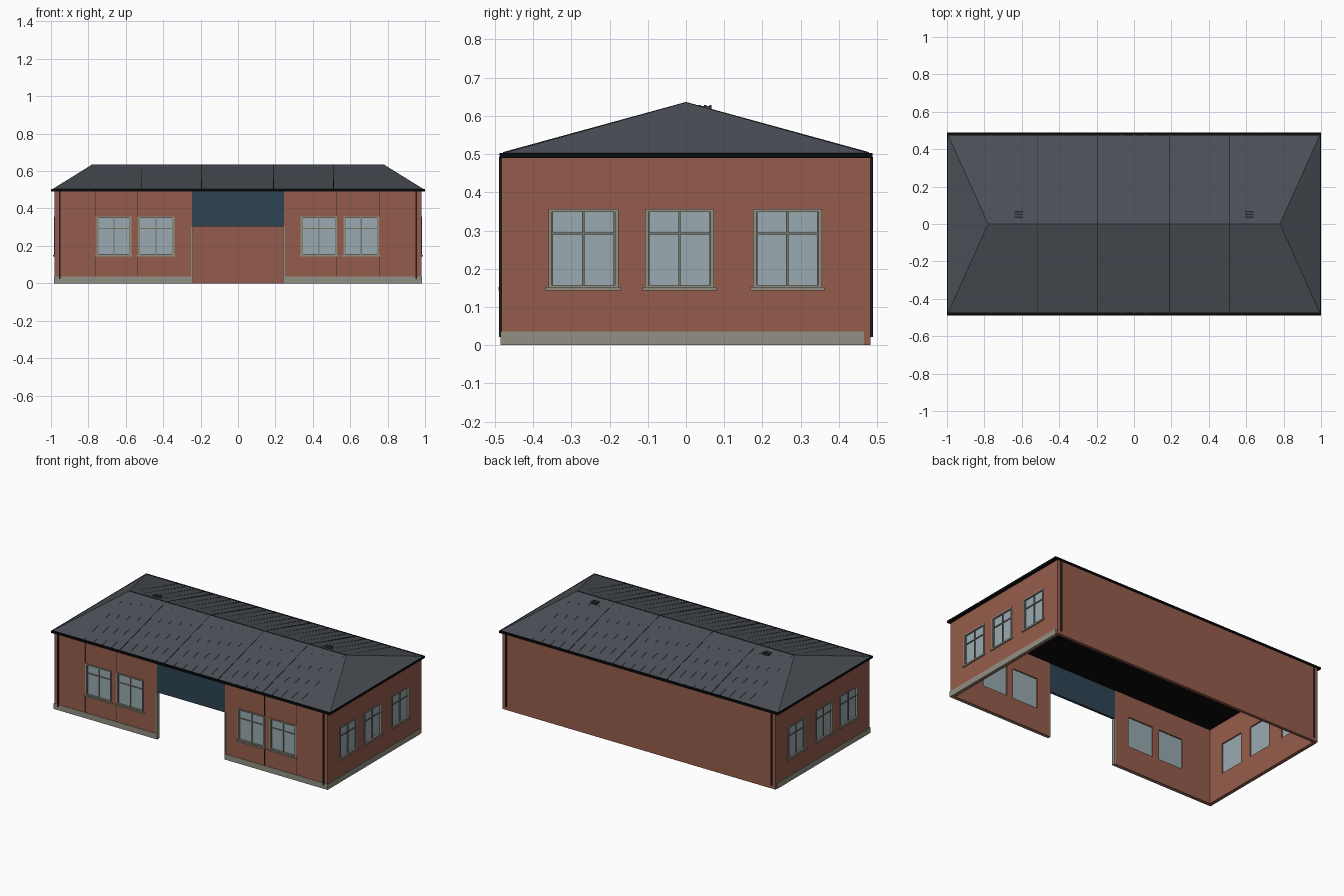
import bpy, bmesh, math
from mathutils import Vector

if "Cube" in bpy.data.objects:
    bpy.data.objects.remove(bpy.data.objects["Cube"])


def mat(name, r, g, b):
    m = bpy.data.materials.new(name)
    m.diffuse_color = (r, g, b, 1)
    m.use_nodes = True
    m.node_tree.nodes["Principled BSDF"].inputs["Base Color"].default_value = m.diffuse_color
    return m


BRICK = mat("brick red", 0.30, 0.108, 0.072)
STONE = mat("stone grey", 0.29, 0.28, 0.23)
ROOF = mat("slate grey", 0.072, 0.081, 0.096)
BLACK = mat("eave black", 0.003, 0.003, 0.004)
DARK = mat("dark metal", 0.022, 0.023, 0.026)
BLUE = mat("panel blue", 0.027, 0.056, 0.085)
GLASS = mat("window glass", 0.32, 0.40, 0.44)
FRAME = mat("frame grey", 0.19, 0.18, 0.14)


def build(name, bm, m):
    bmesh.ops.recalc_face_normals(bm, faces=bm.faces)
    me = bpy.data.meshes.new(name)
    bm.to_mesh(me)
    bm.free()
    me.materials.append(m)
    ob = bpy.data.objects.new(name, me)
    bpy.context.collection.objects.link(ob)
    return ob


def boxes(name, items, m):
    """One object made of boxes given as (x0, x1, y0, y1, z0, z1)."""
    bm = bmesh.new()
    for x0, x1, y0, y1, z0, z1 in items:
        vs = bmesh.ops.create_cube(bm, size=1)["verts"]
        for v in vs:
            v.co = Vector((x1 if v.co.x > 0 else x0,
                           y1 if v.co.y > 0 else y0,
                           z1 if v.co.z > 0 else z0))
    return build(name, bm, m)


def cut(ob, cutter):
    mod = ob.modifiers.new("cut", 'BOOLEAN')
    mod.operation = 'DIFFERENCE'
    mod.solver = 'EXACT'
    mod.object = cutter
    bpy.context.view_layer.objects.active = ob
    bpy.ops.object.modifier_apply(modifier=mod.name)
    bpy.data.objects.remove(cutter)


WX, WY, T = 0.98, 0.482, 0.02      # wall half sizes and thickness
EAVE, RIDGE = 0.503, 0.635
DOOR = 0.245


# window wall mapping: u along the wall, d outward depth from the wall face
def place(side, u0, u1, d0, d1, z0, z1):
    if side == 'front':
        return (u0, u1, -WY - d1, -WY - d0, z0, z1)
    if side == 'right':
        return (WX + d0, WX + d1, u0, u1, z0, z1)
    return (-WX - d1, -WX - d0, u0, u1, z0, z1)


front_w = [(-0.757, -0.57), (-0.535, -0.34), (0.335, 0.53), (0.563, 0.755)]
side_w = [(-0.36, -0.177), (-0.107, 0.073), (0.175, 0.355)]
windows = ([('front', a, b) for a, b in front_w] +
           [(s, a, b) for s in ('right', 'left') for a, b in side_w])
Z0, Z1, TR = 0.15, 0.356, 0.292

# brick walls: hollow shell with window and entrance openings
walls = boxes("brick_walls", [(-WX, WX, -WY, WY, 0, 0.492)], BRICK)
cut(walls, boxes("hollow", [(-WX + T, WX - T, -WY + T, WY - T, -0.1, 0.6)], BRICK))
openings = [place(s, a + 0.006, b - 0.006, -0.04, 0.04, Z0 + 0.004, Z1 - 0.006)
            for s, a, b in windows]
openings.append((-DOOR, DOOR, -0.6, -0.44, -0.05, 0.6))
cut(walls, boxes("openings", openings, BRICK))

# windows: glass, surround, glazing bars, sills
glass, surround, bars, sills = [], [], [], []
for s, a, b in windows:
    c = (a + b) / 2
    glass.append(place(s, a + 0.005, b - 0.005, -0.012, -0.008, Z0, Z1 - 0.005))
    for u0, u1, z0, z1 in ((a, a + 0.009, Z0, Z1), (b - 0.009, b, Z0, Z1),
                           (a + 0.009, b - 0.009, Z1 - 0.008, Z1),
                           (a + 0.009, b - 0.009, Z0, Z0 + 0.007)):
        surround.append(place(s, u0, u1, -0.012, 0.004, z0, z1))
    bars.append(place(s, c - 0.003, c + 0.003, -0.009, -0.002, Z0, Z1 - 0.005))
    bars.append(place(s, a + 0.008, b - 0.008, -0.009, -0.003, TR - 0.003, TR + 0.003))
    for u0, u1 in ((a + 0.008, a + 0.012), (b - 0.012, b - 0.008)):
        bars.append(place(s, u0, u1, -0.009, -0.004, Z0, Z1 - 0.005))
    sills.append(place(s, a - 0.007, b + 0.007, -0.01, 0.008, Z0 - 0.007, Z0 + 0.002))
boxes("window_glass", glass, GLASS)
boxes("window_surrounds", surround, STONE)
boxes("glazing_bars", bars, FRAME)
boxes("window_sills", sills, STONE)

# stone plinth along the front and both sides
plinth = []
for k in (-1, 1):
    x0, x1 = sorted((k * DOOR, k * (WX + 0.003)))
    plinth.append((x0, x1, -WY - 0.003, -WY + 0.01, 0, 0.036))
    x0, x1 = sorted((k * (WX - 0.01), k * (WX + 0.003)))
    plinth.append((x0, x1, -WY + 0.01, 0.465, 0, 0.036))
boxes("plinth", plinth, STONE)

# entrance: blue fascia and stone jambs
boxes("entrance_fascia", [(-DOOR, DOOR, -WY + 0.002, -WY + 0.018, 0.303, 0.492)], BLUE)
boxes("entrance_jambs",
      [(k * 0.246 - 0.005, k * 0.246 + 0.005, -WY - 0.003, -WY + T + 0.001, 0, 0.303)
       for k in (-1, 1)], STONE)

# thin wall joints on the front
boxes("wall_joints",
      [(x - 0.0015, x + 0.0015, -WY - 0.001, -WY + 0.001, z, 0.492)
       for x in (-0.76, -0.535, 0.528, 0.755) for z in (Z1,)] +
      [(x - 0.0015, x + 0.0015, -WY - 0.001, -WY + 0.001, 0.036, Z0 - 0.007)
       for x in (-0.76, -0.535, 0.528, 0.755)], DARK)

# downpipes near the four corners
bm = bmesh.new()
for kx in (-1, 1):
    for ky in (-1, 1):
        vs = bmesh.ops.create_cone(bm, cap_ends=True, segments=8, radius1=0.005,
                                   radius2=0.005, depth=0.47)["verts"]
        bmesh.ops.translate(bm, verts=vs, vec=(kx * 0.953, ky * (WY + 0.002), 0.257))
build("downpipes", bm, DARK)

# black eave slab, also the ceiling inside
boxes("eave_slab", [(-1, 1, -0.488, 0.488, 0.49, EAVE)], BLACK)

# hipped roof
RX, RY, RL = 0.995, 0.478, 0.78
bm = bmesh.new()
c = [bm.verts.new((x, y, EAVE - 0.001)) for x, y in
     ((-RX, -RY), (RX, -RY), (RX, RY), (-RX, RY))]
l, r = (bm.verts.new((k * RL, 0, RIDGE)) for k in (-1, 1))
for f in ((c[0], c[1], r, l), (c[1], c[2], r), (c[2], c[3], l, r), (c[3], c[0], l), c[::-1]):
    bm.faces.new(f)
build("hip_roof", bm, ROOF)


def seams(name, xs, half, lift, m):
    """Low ribs running from ridge to eave on both slopes."""
    bm = bmesh.new()
    for x in xs:
        for k in (-1, 1):
            ring = [[bm.verts.new((x + dx, y, z + dz)) for dx, dz in
                     ((-half, -0.002), (half, -0.002), (half, lift), (-half, lift))]
                    for y, z in ((0, RIDGE - 0.001), (k * RY, EAVE))]
            for i in range(4):
                j = (i + 1) % 4
                bm.faces.new((ring[0][i], ring[0][j], ring[1][j], ring[1][i]))
            bm.faces.new(ring[0])
            bm.faces.new(ring[1])
    return build(name, bm, m)


main = (-0.515, -0.195, 0.19, 0.51)
seams("main_roof_seams", main, 0.002, 0.002, DARK)
seams("minor_roof_seams", [i * 0.064 for i in range(-12, 13)
                           if min(abs(i * 0.064 - s) for s in main) > 0.01],
      0.0015, 0.001, ROOF)
boxes("ridge_cap", [(-RL, RL, -0.003, 0.003, RIDGE - 0.004, RIDGE + 0.001)], DARK)

# two small louvred roof vents behind the ridge
boxes("roof_vents", [(k * 0.617 - 0.022, k * 0.617 + 0.022, 0.02, 0.065, 0.605, 0.626)
                     for k in (-1, 1)], ROOF)
boxes("vent_slats", [(k * 0.617 - 0.023, k * 0.617 + 0.023, y, y + 0.006, 0.608, 0.628)
                     for k in (-1, 1) for y in (0.019, 0.033, 0.047, 0.061)], DARK)
